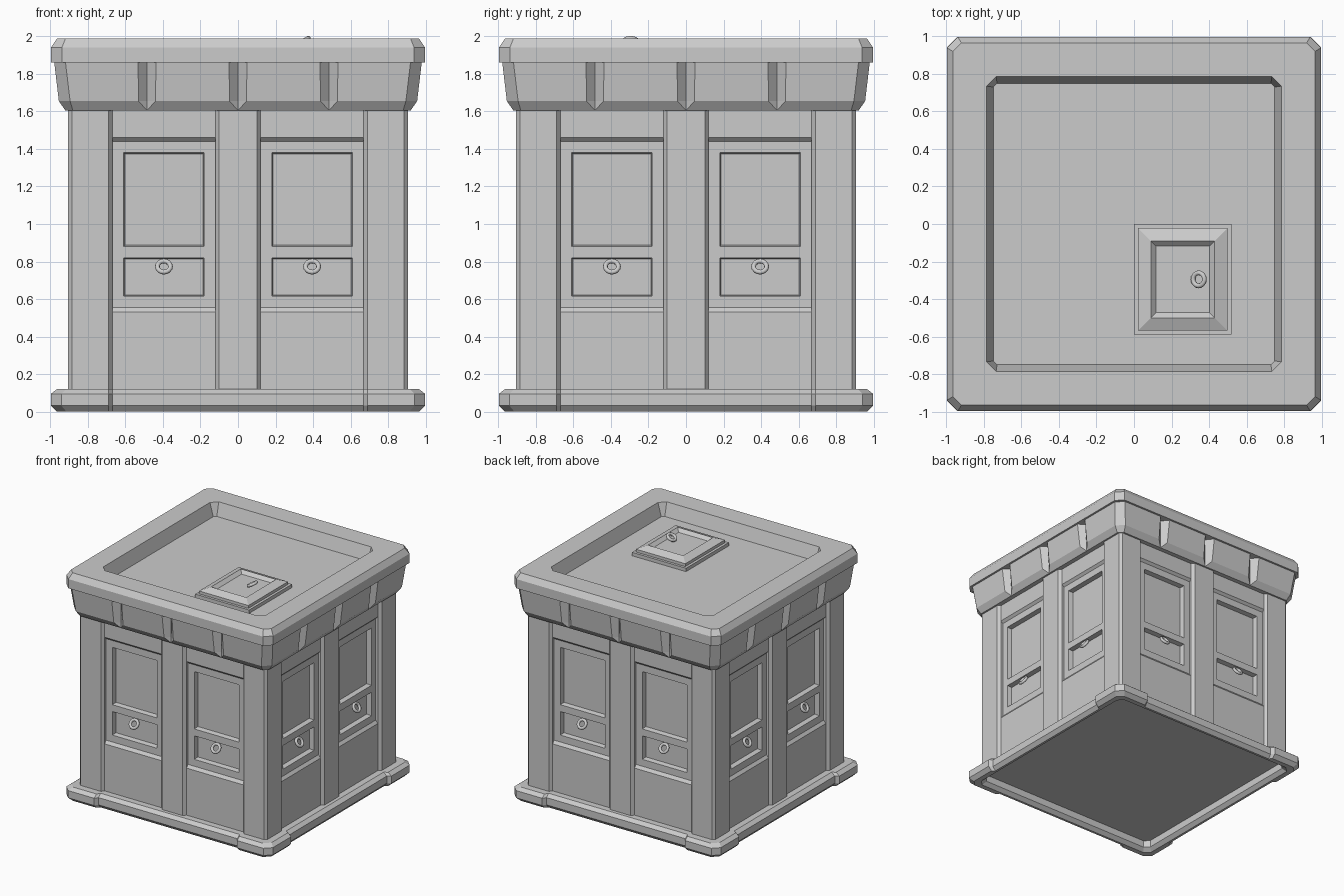
import bpy, bmesh
from math import pi, radians
from mathutils import Matrix

if "Cube" in bpy.data.objects:
    bpy.data.objects.remove(bpy.data.objects["Cube"])


def link(name, bm, recalc=True):
    if recalc:
        bmesh.ops.remove_doubles(bm, verts=bm.verts, dist=1e-5)
        bmesh.ops.recalc_face_normals(bm, faces=bm.faces)
    me = bpy.data.meshes.new(name)
    bm.to_mesh(me)
    bm.free()
    ob = bpy.data.objects.new(name, me)
    bpy.context.collection.objects.link(ob)
    return ob


def loft(name, rings):
    """Bridge a stack of (outline, z) rings and cap both ends."""
    bm = bmesh.new()
    loops = [[bm.verts.new((x, y, z)) for x, y in pts] for pts, z in rings]
    for a, b in zip(loops, loops[1:]):
        for i in range(len(a)):
            j = (i + 1) % len(a)
            bm.faces.new((a[i], a[j], b[j], b[i]))
    bm.faces.new(loops[0][::-1])
    bm.faces.new(loops[-1])
    return link(name, bm)


def four(side):
    """Repeat the front side's outline around the square plan."""
    out = []
    for _ in range(4):
        out += side
        side = [(-y, x) for x, y in side]
    return out


def mirrored(half):
    return half + [(-x, y) for x, y in reversed(half)]


def octagon(h, c):
    return four(mirrored([(c - h, -h)]))


def rect(inset):
    x0, x1, y0, y1 = inset, 0.52 - inset, inset - 0.59, -inset
    return [(x0, y0), (x1, y0), (x1, y1), (x0, y1)]


def ring(name, loc, rot):
    bpy.ops.mesh.primitive_torus_add(location=loc, rotation=rot, major_segments=16,
                                     minor_segments=8, major_radius=0.035, minor_radius=0.013)
    bpy.context.object.name = name
    bpy.ops.object.shade_smooth()


# Plinth: heavier corner blocks, slightly recessed rails, hollowed underside
def plinth(h, c, d=0.03):
    return four(mirrored([(c - h, -h), (-0.69, -h), (-0.67, d - h)]))


loft("plinth", [(plinth(0.89, 0.04, 0), 0.09), (plinth(0.89, 0.04, 0), 0.03),
                (plinth(0.92, 0.045, 0), 0.0),
                (plinth(0.965, 0.05, 0.025), 0.0), (plinth(0.997, 0.055), 0.032),
                (plinth(0.997, 0.055), 0.095), (plinth(0.965, 0.05), 0.12)])

# Walls: corner and middle pillars with chamfered edges
walls = four(mirrored([(-0.885, -0.905), (-0.69, -0.905), (-0.67, -0.88), (-0.67, -0.79),
                       (-0.12, -0.79), (-0.12, -0.88), (-0.10, -0.905)]))
loft("pillars", [(walls, 0.1), (walls, 1.65)])

# Bay panels: a stepped grid with two inset openings
XS = [-0.67, -0.61, -0.18, -0.12]
ROWS = [(0.1, 0.88), (0.53, 0.88), (0.555, 0.86), (0.615, 0.86), (0.82, 0.86),
        (0.88, 0.86), (1.38, 0.86), (1.44, 0.86), (1.46, 0.88), (1.65, 0.88)]


def bay(name, dx, turn):
    bm = bmesh.new()
    grid = [[bm.verts.new((x + dx, -d, z)) for x in XS] for z, d in ROWS]
    openings = []
    for r in range(len(ROWS) - 1):
        for c in range(3):
            f = bm.faces.new((grid[r][c], grid[r][c + 1], grid[r + 1][c + 1], grid[r + 1][c]))
            if c == 1 and r in (3, 5):
                openings.append(f)
    bm.normal_update()
    bmesh.ops.inset_individual(bm, faces=openings, thickness=0.011, depth=-0.04)
    bmesh.ops.transform(bm, matrix=turn, verts=bm.verts)
    link(name, bm, recalc=False)


for k in range(4):
    turn = Matrix.Rotation(k * pi / 2, 4, 'Z')
    for s, dx in enumerate((0, 0.79)):
        bay(f"bay_panel_{k}_{s}", dx, turn)
        ring(f"panel_ring_{k}_{s}", (turn @ Matrix.Translation((dx - 0.395, -0.868, 0.773))).translation,
             (radians(58), 0, k * pi / 2))


# Cornice: flared band cut by three V grooves on each side
def cornice(h, c, w):
    side = [(c - h, -h)]
    for x in (-0.485, 0, 0.485):
        side += [(x - w, -h), (x, -0.92), (x + w, -h)]
    return four(side + [(h - c, -h)])


loft("cornice", [(cornice(0.92, 0.04, 0), 1.605), (cornice(0.955, 0.06, 0.045), 1.655),
                 (cornice(0.98, 0.06, 0.048), 1.865)])

# Parapet with sunken roof
loft("parapet_roof", [(octagon(0.997, 0.058), 1.86), (octagon(0.997, 0.058), 1.94),
                      (octagon(0.965, 0.045), 1.988), (octagon(0.785, 0.05), 1.988),
                      (octagon(0.75, 0.02), 1.875)])

# Roof hatch: stepped slab, gently sloped frame, sunken lid and pull ring
loft("roof_hatch", [(rect(0), 1.87), (rect(0), 1.905), (rect(0.022), 1.905),
                    (rect(0.022), 1.93), (rect(0.09), 1.957), (rect(0.118), 1.93)])
ring("hatch_ring", (0.345, -0.295, 1.972), (0, radians(-30), 0))
